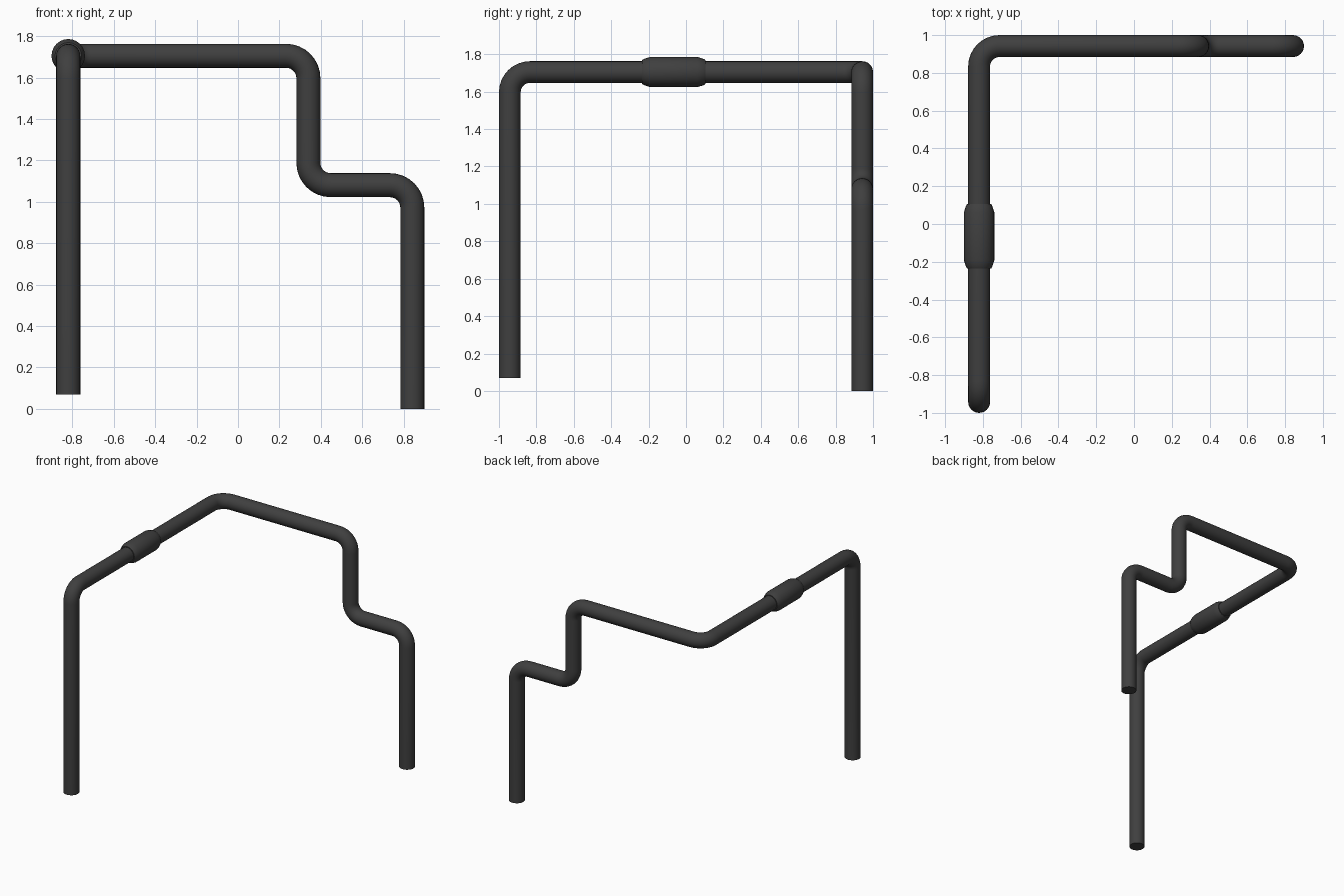
import bpy, bmesh, math
from mathutils import Vector, Matrix

cube = bpy.data.objects.get("Cube")
if cube:
    bpy.data.objects.remove(cube, do_unlink=True)

charcoal = bpy.data.materials.new("charcoal")
charcoal.use_nodes = True
colour = (0.05, 0.05, 0.05, 1)
charcoal.diffuse_color = colour
charcoal.node_tree.nodes["Principled BSDF"].inputs["Base Color"].default_value = colour

PIPE_R, BEND_R, SIDES, BEND_STEPS = 0.058, 0.108, 24, 8
LEFT_X, STEP_X, RIGHT_X = -0.82, 0.34, 0.842
FRONT_Y, BACK_Y = -0.942, 0.942
TOP_Z, STEP_Z = 1.705, 1.08


def finish(name, bm):
    """Turn a bmesh into a smooth-shaded object."""
    bmesh.ops.recalc_face_normals(bm, faces=bm.faces)
    mesh = bpy.data.meshes.new(name)
    bm.to_mesh(mesh)
    bm.free()
    mesh.materials.append(charcoal)
    obj = bpy.data.objects.new(name, mesh)
    bpy.context.collection.objects.link(obj)
    bpy.ops.object.select_all(action="DESELECT")
    obj.select_set(True)
    bpy.context.view_layer.objects.active = obj
    bpy.ops.object.shade_smooth_by_angle(angle=math.radians(35))
    return obj


def rounded_path(corners):
    """Replace each right-angle corner with an arc; returns (point, tangent) pairs."""
    path = [(corners[0], (corners[1] - corners[0]).normalized())]
    for a, b, c in zip(corners, corners[1:], corners[2:]):
        d_in, d_out = (b - a).normalized(), (c - b).normalized()
        centre = b + (d_out - d_in) * BEND_R
        for i in range(BEND_STEPS + 1):
            t = math.pi / 2 * i / BEND_STEPS
            point = centre + (d_in * math.sin(t) - d_out * math.cos(t)) * BEND_R
            path.append((point, d_in * math.cos(t) + d_out * math.sin(t)))
    path.append((corners[-1], (corners[-1] - corners[-2]).normalized()))
    return path


def sweep(name, path, radii):
    """Sweep a circle along the path without twisting, closing both ends."""
    bm = bmesh.new()
    tangent = path[0][1]
    side = tangent.orthogonal().normalized()
    rings = []
    for (point, direction), radius in zip(path, radii):
        side = tangent.rotation_difference(direction) @ side
        tangent = direction
        up = tangent.cross(side)
        rings.append([bm.verts.new(point + radius * (side * math.cos(a) + up * math.sin(a)))
                      for a in (2 * math.pi * k / SIDES for k in range(SIDES))])
    for r0, r1 in zip(rings, rings[1:]):
        for k in range(SIDES):
            n = (k + 1) % SIDES
            bm.faces.new((r0[k], r0[n], r1[n], r1[k]))
    bm.faces.new(rings[0])
    bm.faces.new(rings[-1])
    return finish(name, bm)


# Bent pipe: front leg, side rail, back rail, step down, back leg
corners = [Vector(p) for p in (
    (LEFT_X, FRONT_Y, 0.07), (LEFT_X, FRONT_Y, TOP_Z), (LEFT_X, BACK_Y, TOP_Z),
    (STEP_X, BACK_Y, TOP_Z), (STEP_X, BACK_Y, STEP_Z),
    (RIGHT_X, BACK_Y, STEP_Z), (RIGHT_X, BACK_Y, 0))]
pipe_path = rounded_path(corners)
sweep("bent_pipe", pipe_path, [PIPE_R] * len(pipe_path))

# Coupling sleeve with tapered ends around the side rail
profile = [(-0.235, 0.064), (-0.225, 0.07), (-0.19, 0.081),
           (0.06, 0.081), (0.095, 0.07), (0.105, 0.064)]
sweep("coupling_sleeve",
      [(Vector((LEFT_X, y, TOP_Z)), Vector((0, 1, 0))) for y, r in profile],
      [r for y, r in profile])
